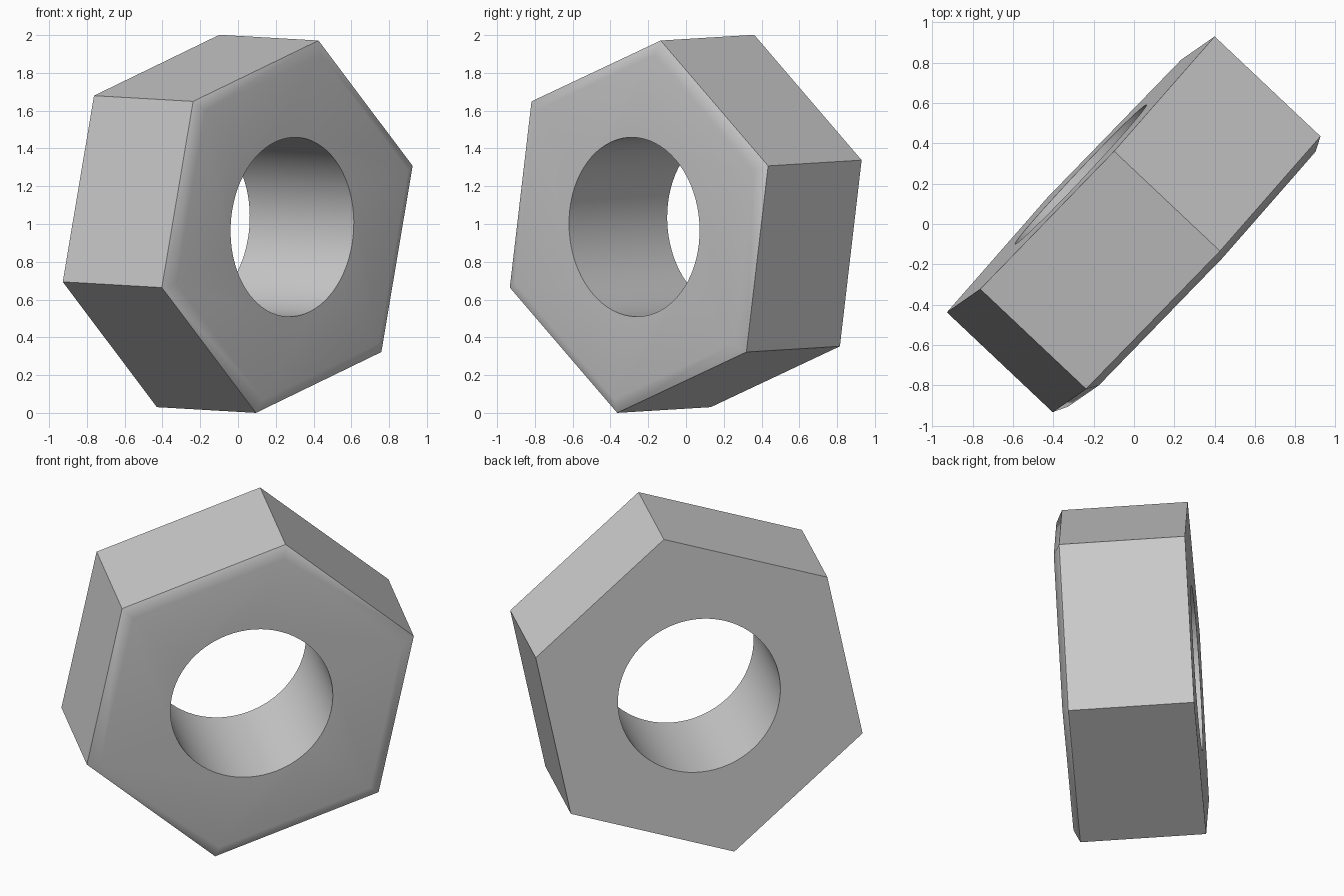
import bpy, bmesh, math
from mathutils import Matrix, Vector

cube = bpy.data.objects.get("Cube")
if cube:
    bpy.data.objects.remove(cube, do_unlink=True)

SIDES = 6
ARC = 12                    # bore segments per hexagon side
RADIUS, INNER, BORE = 1.006, 0.93, 0.475
THICK, CHAMFER = 0.722, 0.036

# Material
steel = bpy.data.materials.new("grey steel")
steel.use_nodes = True
colour = (0.6, 0.6, 0.6, 1)
steel.diffuse_color = colour
steel.node_tree.nodes["Principled BSDF"].inputs["Base Color"].default_value = colour

bm = bmesh.new()


def ring(count, radius, z):
    step = math.tau / count
    return [bm.verts.new((radius * math.cos(i * step), radius * math.sin(i * step), z))
            for i in range(count)]


def bridge(a, b):
    n = len(a)
    for i in range(n):
        j = (i + 1) % n
        bm.faces.new((a[i], a[j], b[j], b[i]))


def annulus(hexagon, circle):
    # One flat face per hexagon side, reaching in to the bore
    for s in range(SIDES):
        arc = [circle[(s * ARC + k) % len(circle)] for k in range(ARC + 1)]
        bm.faces.new([hexagon[(s + 1) % SIDES], hexagon[s]] + arc)


# Hexagonal body with a chamfered front rim and a round bore
back = ring(SIDES, RADIUS, 0)
rim = ring(SIDES, RADIUS, THICK)
front = ring(SIDES, INNER, THICK + CHAMFER)
bore_back = ring(SIDES * ARC, BORE, 0)
bore_front = ring(SIDES * ARC, BORE, THICK + CHAMFER)
bridge(back, rim)
bridge(rim, front)
bridge(bore_back, bore_front)
annulus(back, bore_back)
annulus(front, bore_front)
bmesh.ops.recalc_face_normals(bm, faces=bm.faces)

mesh = bpy.data.meshes.new("hex_nut")
bm.to_mesh(mesh)
bm.free()
mesh.materials.append(steel)
nut = bpy.data.objects.new("hex_nut", mesh)
bpy.context.collection.objects.link(nut)

# Tilted pose: bore axis and direction of the top corner
axis = Vector((0.727, -0.686, -0.042)).normalized()
corner = Vector((0.16, 0.12, 0.985))
corner = (corner - axis * corner.dot(axis)).normalized()
side = axis.cross(corner)
pose = Matrix((corner, side, axis)).transposed().to_4x4()
pose.translation = Vector((-0.264, 0.246, 1.016))
nut.matrix_world = pose

# Smooth bore and chamfer, sharp outer edges
bpy.ops.object.select_all(action="DESELECT")
nut.select_set(True)
bpy.context.view_layer.objects.active = nut
bpy.ops.object.shade_smooth_by_angle(angle=math.radians(40))
weighted = nut.modifiers.new("flat_faces", "WEIGHTED_NORMAL")
weighted.keep_sharp = True
